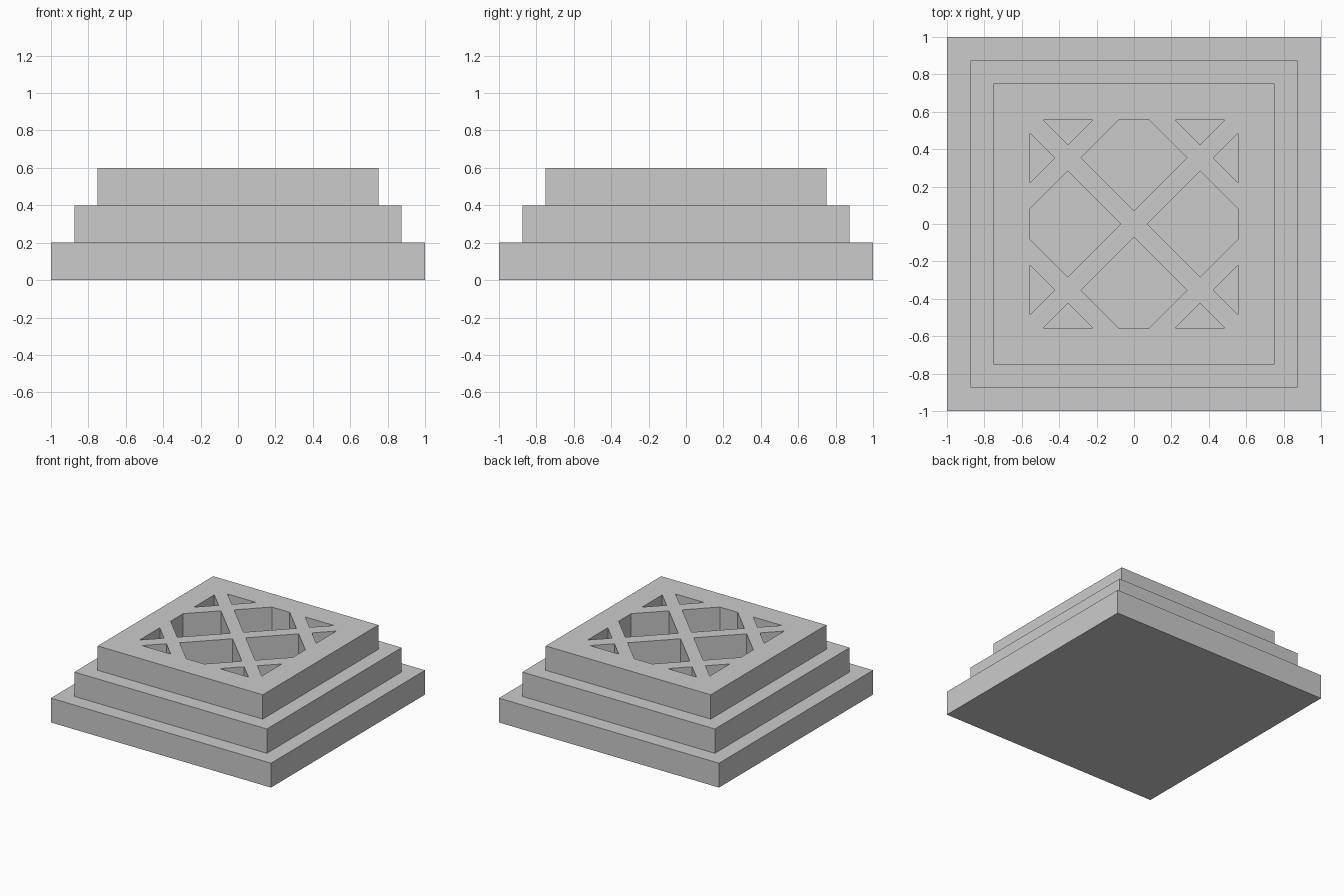
import bpy, bmesh
from math import pi, sqrt
from mathutils import Matrix, Vector

if "Cube" in bpy.data.objects:
    bpy.data.objects.remove(bpy.data.objects["Cube"])

TIER_H = 0.2
POCKET = 0.555             # half-size of the square pierced area
GAP = 0.1 / sqrt(2)        # half-width of a diagonal bar, measured along an axis
PITCH = 1 / sqrt(2)        # axis intercept of the outer diagonal bars


def to_object(name, bm):
    mesh = bpy.data.meshes.new(name)
    bm.to_mesh(mesh)
    bm.free()
    obj = bpy.data.objects.new(name, mesh)
    bpy.context.collection.objects.link(obj)
    return obj


def slab(name, half, z0):
    bm = bmesh.new()
    size = Matrix.Diagonal((2 * half, 2 * half, TIER_H, 1))
    bmesh.ops.create_cube(bm, size=1, matrix=Matrix.Translation((0, 0, z0 + TIER_H / 2)) @ size)
    return to_object(name, bm)


def prism(bm, profile, turn, z0, z1):
    rot = Matrix.Rotation(turn, 3, 'Z')
    base = bm.faces.new([bm.verts.new(rot @ Vector((x, y, z0))) for x, y in profile])
    new = bmesh.ops.extrude_face_region(bm, geom=[base])
    verts = [v for v in new['geom'] if isinstance(v, bmesh.types.BMVert)]
    bmesh.ops.translate(bm, verts=verts, vec=(0, 0, z1 - z0))


# Stepped base
slab("bottom_step", 1.0, 0)
slab("middle_step", 0.875, TIER_H)
top = slab("lattice_top", 0.75, 2 * TIER_H)

# Openings between the lattice bars, repeated on four sides
inner, outer = PITCH - GAP, PITCH + GAP
w = inner - POCKET
m, h = (inner - GAP) / 2, (inner + GAP) / 2
large = [(0, GAP), (m, h), (w, POCKET), (-w, POCKET), (-m, h)]
small = [((outer - GAP) / 2, (outer + GAP) / 2),
         (POCKET - GAP, POCKET), (outer - POCKET, POCKET)]
mirrored = [(-x, y) for x, y in small]

bm = bmesh.new()
for i in range(4):
    for profile in (large, small, mirrored):
        prism(bm, profile, i * pi / 2, 0.3, 0.7)
bmesh.ops.recalc_face_normals(bm, faces=bm.faces)
cutter = to_object("opening_cutter", bm)
cutter.hide_render = True

# Pierce the top step and bake the result
cut = top.modifiers.new("openings", 'BOOLEAN')
cut.operation = 'DIFFERENCE'
cut.solver = 'EXACT'
cut.object = cutter
bpy.context.view_layer.objects.active = top
bpy.ops.object.modifier_apply(modifier=cut.name)
bpy.data.objects.remove(cutter)
